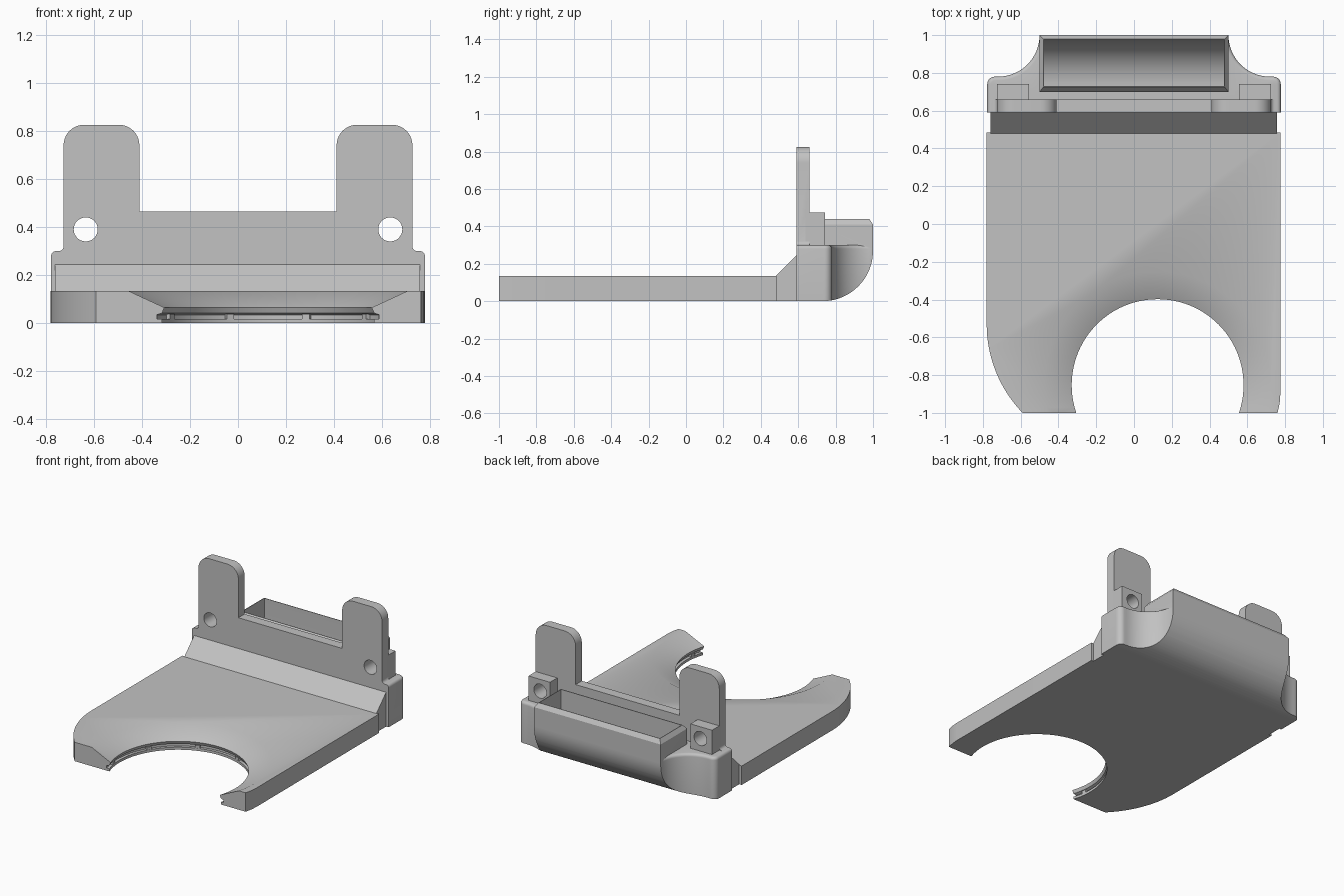
import bpy, bmesh, math
from mathutils import Vector, Matrix

cube = bpy.data.objects.get("Cube")
if cube:
    bpy.data.objects.remove(cube, do_unlink=True)

grey = bpy.data.materials.new("plain_grey")
grey.use_nodes = True
grey.diffuse_color = (0.54, 0.54, 0.54, 1)
grey.node_tree.nodes["Principled BSDF"].inputs["Base Color"].default_value = (0.54, 0.54, 0.54, 1)


def finish(name, bm):
    bmesh.ops.recalc_face_normals(bm, faces=bm.faces)
    mesh = bpy.data.meshes.new(name)
    bm.to_mesh(mesh)
    bm.free()
    mesh.materials.append(grey)
    obj = bpy.data.objects.new(name, mesh)
    bpy.context.collection.objects.link(obj)
    return obj


def arc(cx, cy, r, start, end, steps=10):
    angles = [math.radians(start + (end - start) * i / steps) for i in range(steps + 1)]
    return [(cx + r * math.cos(a), cy + r * math.sin(a)) for a in angles]


def prism(name, points, axis, low, high, round_rule=None, radius=0.02):
    """Extrude a flat outline along one axis, optionally rounding chosen edges."""
    place = {"x": lambda u, v, h: (h, u, v),
             "y": lambda u, v, h: (u, h, v),
             "z": lambda u, v, h: (u, v, h)}[axis]
    bm = bmesh.new()
    a = [bm.verts.new(place(u, v, low)) for u, v in points]
    b = [bm.verts.new(place(u, v, high)) for u, v in points]
    n = len(points)
    bm.faces.new(a)
    bm.faces.new(b[::-1])
    for i in range(n):
        j = (i + 1) % n
        bm.faces.new((a[i], a[j], b[j], b[i]))
    bmesh.ops.recalc_face_normals(bm, faces=bm.faces)
    if round_rule:
        edges = [e for e in bm.edges if round_rule(e.verts[0].co, e.verts[1].co)]
        bmesh.ops.bevel(bm, geom=edges, offset=radius, segments=4, profile=0.5, affect="EDGES")
    return finish(name, bm)


def box(name, x, y, z):
    return prism(name, [(x[0], y[0]), (x[1], y[0]), (x[1], y[1]), (x[0], y[1])], "z", *z)


def lathe(name, profile, cx, cy, steps=96):
    """Closed solid of revolution; the profile runs from bottom to top."""
    bm = bmesh.new()
    rings = [[bm.verts.new((x, y, z)) for x, y in arc(cx, cy, r, 0, 360, steps)[:-1]]
             for r, z in profile]
    for low, high in zip(rings, rings[1:]):
        for i in range(steps):
            j = (i + 1) % steps
            bm.faces.new((low[i], low[j], high[j], high[i]))
    bm.faces.new(rings[0])
    bm.faces.new(rings[-1])
    return finish(name, bm)


def combine(obj, other, operation):
    mod = obj.modifiers.new(operation.lower(), "BOOLEAN")
    mod.operation = operation
    mod.solver = "EXACT"
    mod.object = other
    other.hide_render = True
    bpy.context.view_layer.objects.active = obj
    bpy.ops.object.modifier_apply(modifier=mod.name)
    bpy.data.objects.remove(other, do_unlink=True)


def mirrored(points):
    return points + [(-u, v) for u, v in reversed(points)]


# Flat base plate with one swept front corner
plate_outline = [(0.775, 0.485), (-0.78, 0.485)] + arc(-0.104, -0.53, 0.676, 180, 224, 16)
plate_outline += [(0.76, -1), (0.771, -0.95), (0.775, -0.9)]
base_plate = prism("base_plate", plate_outline, "z", 0, 0.135)

# Round opening with a conical rim and a shallow inner groove
hole_x, hole_y = 0.125, -0.853
opening = lathe("opening_cutter", [(0.465, -0.05), (0.465, 0.018), (0.485, 0.018), (0.485, 0.035),
                                   (0.465, 0.042), (0.455, 0.065), (0.6, 0.135), (0.672, 0.17)],
                hole_x, hole_y)
combine(base_plate, opening, "DIFFERENCE")
for k in range(6):
    angle = -8 + k * 39.2
    rib = arc(hole_x, hole_y, 0.466, angle - 2, angle + 2, 1)
    rib += arc(hole_x, hole_y, 0.49, angle + 2, angle - 2, 1)
    prism("groove_rib", rib, "z", 0.016, 0.038)

# Sloped step between the plate and the rear body
prism("sloped_step", [(0.48, 0), (0.595, 0), (0.595, 0.245), (0.59, 0.245), (0.48, 0.135)],
      "x", -0.76, 0.757)

# Rear body: flared outline trimmed by a curved underside
half = [(0.777, 0.59)] + arc(0.737, 0.74, 0.04, 0, 90, 8) + arc(0.72, 1.0, 0.22, 270, 180, 16)


def flank_top(p, q):
    mid = (p + q) / 2
    return min(p.z, q.z) > 0.29 and abs(mid.x) > 0.5 and mid.y > 0.6


rear_body = prism("rear_body", mirrored(half), "z", 0, 0.3, flank_top)
underside = [(0.5, 0)] + arc(0.73, 0.27, 0.27, -90, 0, 20) + [(1.0, 0.5), (0.5, 0.5)]
combine(rear_body, prism("underside_trim", underside, "x", -1, 1), "INTERSECT")

# Raised bin wall with a chamfered rim
bin_x, bin_y = (-0.5, 0.5), (0.70, 1.0)
bin_wall = box("bin_wall", bin_x, bin_y, (0.275, 0.44))
for v in bin_wall.data.vertices:
    if v.co.z > 0.4:
        v.co.z = 0.41
rim = box("bin_rim", bin_x, bin_y, (0.41, 0.44))
for v in rim.data.vertices:
    if v.co.z > 0.42:
        v.co.x *= 0.96
        v.co.y += 0.025 if v.co.y < 0.8 else -0.02
combine(bin_wall, rim, "UNION")
combine(rear_body, bin_wall, "UNION")

# Hollow of the bin with a rounded floor
hollow = arc(0.73, 0.27, 0.246, -90, 0, 20) + [(0.976, 0.5), (0.73, 0.5)]
combine(rear_body, prism("hollow_cutter", hollow, "x", -0.476, 0.476), "DIFFERENCE")

# Upright back plate with two rounded ears
ear = [(0.75, 0.3)] + arc(0.745, 0.32, 0.02, 270, 180, 4)
ear += arc(0.64, 0.74, 0.085, 0, 90) + arc(0.495, 0.74, 0.085, 90, 180) + [(0.41, 0.465)]
back_plate = prism("back_plate", mirrored(ear), "y", 0.59, 0.66)

# Screw bosses behind the ears, and holes right through
for side in (-1, 1):
    boss = box("screw_boss", sorted((side * 0.555, side * 0.725)), (0.64, 0.742), (0.3, 0.474))
    combine(back_plate, boss, "UNION")
for side in (-1, 1):
    hole = prism("screw_hole_cutter", arc(side * 0.633, 0.39, 0.05, 0, 360, 32)[:-1], "y", 0.5, 0.85)
    combine(back_plate, hole, "DIFFERENCE")

# Smooth the curved faces, keep edges sharp
bpy.ops.object.select_all(action="DESELECT")
for obj in bpy.context.collection.objects:
    if obj.type == "MESH" and grey.name in obj.data.materials:
        obj.select_set(True)
        bpy.context.view_layer.objects.active = obj
bpy.ops.object.shade_smooth_by_angle(angle=math.radians(30))
